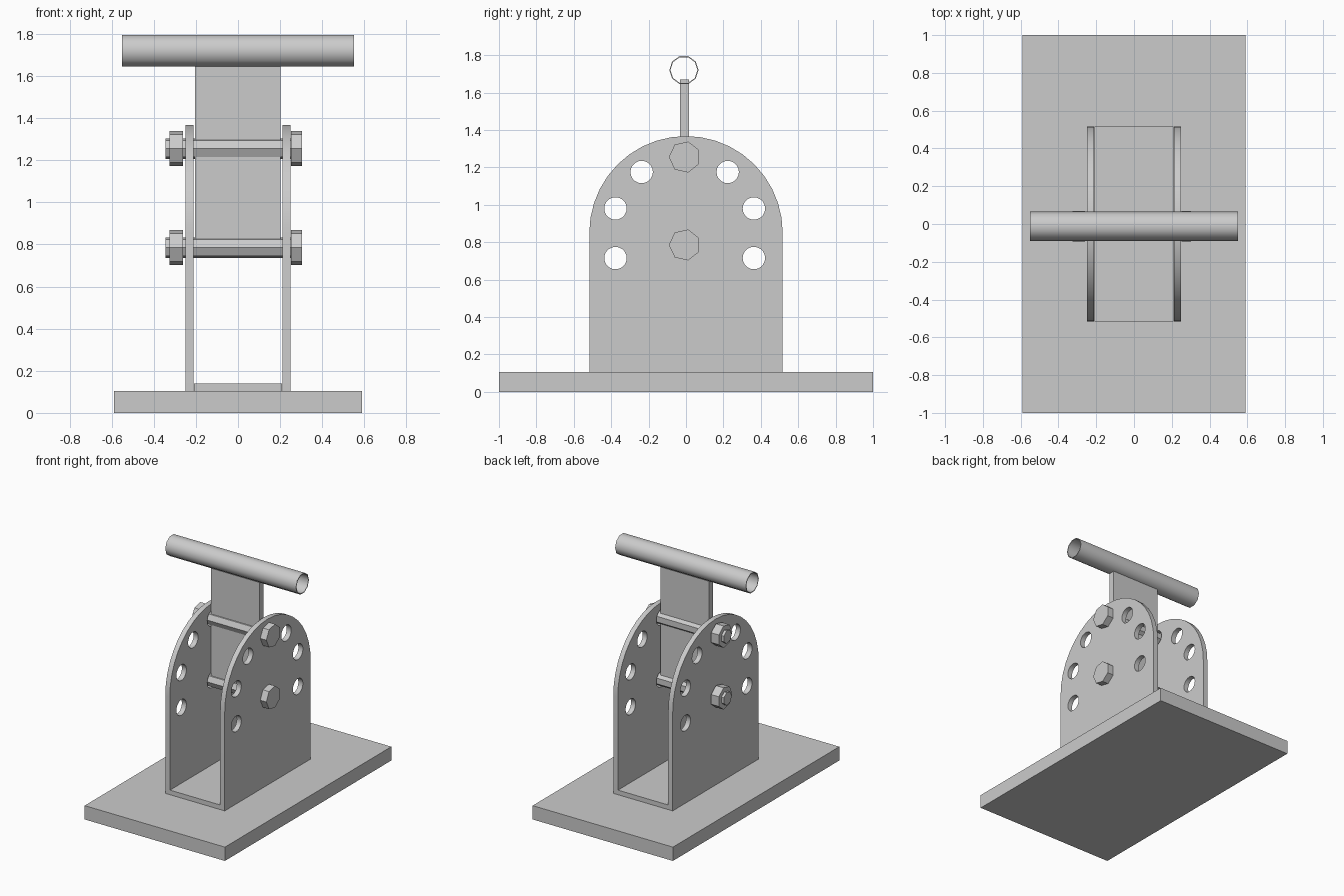
import bpy, math
from math import sin, cos, pi

if "Cube" in bpy.data.objects:
    bpy.data.objects.remove(bpy.data.objects["Cube"])

CY = -0.007  # hinge line in y


def box(name, x, y, z):
    bpy.ops.mesh.primitive_cube_add(size=1)
    o = bpy.context.object
    o.name = name
    o.scale = (x[1] - x[0], y[1] - y[0], z[1] - z[0])
    o.location = [(a + b) / 2 for a, b in (x, y, z)]
    bpy.ops.object.transform_apply(location=True, rotation=True, scale=True)
    return o


def ring(y, z, r, n, start=0.0):
    return [(y + r * cos(start + 2 * pi * i / n), z + r * sin(start + 2 * pi * i / n))
            for i in range(n)]


def extrude_x(name, outlines, x0, x1, smooth=False):
    """Extrude closed y-z outlines (inner ones become holes) from x0 to x1."""
    cu = bpy.data.curves.new(name, 'CURVE')
    cu.dimensions = '2D'
    cu.fill_mode = 'BOTH'
    cu.extrude = (x1 - x0) / 2
    for pts in outlines:
        s = cu.splines.new('POLY')
        s.points.add(len(pts) - 1)
        for p, (y, z) in zip(s.points, pts):
            p.co = (y, z, 0, 1)
        s.use_cyclic_u = True
        s.use_smooth = False
    o = bpy.data.objects.new(name, cu)
    bpy.context.collection.objects.link(o)
    o.rotation_euler = (pi / 2, 0, pi / 2)
    o.location.x = (x0 + x1) / 2
    bpy.ops.object.select_all(action='DESELECT')
    o.select_set(True)
    bpy.context.view_layer.objects.active = o
    bpy.ops.object.convert(target='MESH')
    o = bpy.context.object
    o.name = name
    if smooth:
        bpy.ops.object.shade_smooth_by_angle(angle=math.radians(40))
    return o


# Base and bracket floor
box("base_plate", (-0.59, 0.59), (-1, 1), (0, 0.105))
box("bracket_floor", (-0.21, 0.21), (-0.517, 0.517), (0.105, 0.14))

# Arched bracket sides with drilled holes
R, ZC = 0.517, 0.85
arch = [(-R, 0.105), (R, 0.105)]
arch += [(R * cos(pi * i / 20), ZC + R * sin(pi * i / 20)) for i in range(21)]
holes = [(CY + s * y, z) for s in (-1, 1)
         for y, z in ((0.37, 0.715), (0.37, 0.98), (0.23, 1.175))]
holes += [(CY, 1.255), (CY, 0.785)]
outlines = [arch] + [ring(y, z, 0.06, 20) for y, z in holes]
extrude_x("bracket_side_left", outlines, -0.25, -0.212, True)
extrude_x("bracket_side_right", outlines, 0.212, 0.25, True)

# Bolts with head and nut
for tag, z in (("upper", 1.255), ("lower", 0.785)):
    extrude_x(tag + "_bolt_shaft", [ring(CY, z, 0.05, 7, pi)], -0.345, 0.27)
    extrude_x(tag + "_bolt_head", [ring(CY, z, 0.085, 7, pi)], 0.252, 0.303)
    extrude_x(tag + "_bolt_nut", [ring(CY, z, 0.085, 7, pi)], -0.325, -0.26)

# Swinging arm and the tube on top
box("arm_plate", (-0.205, 0.203), (-0.031, 0.015), (0.745, 1.67))
extrude_x("cross_tube", [ring(-0.011, 1.72, 0.078, 10), ring(-0.011, 1.72, 0.072, 10)],
          -0.55, 0.55, True)
